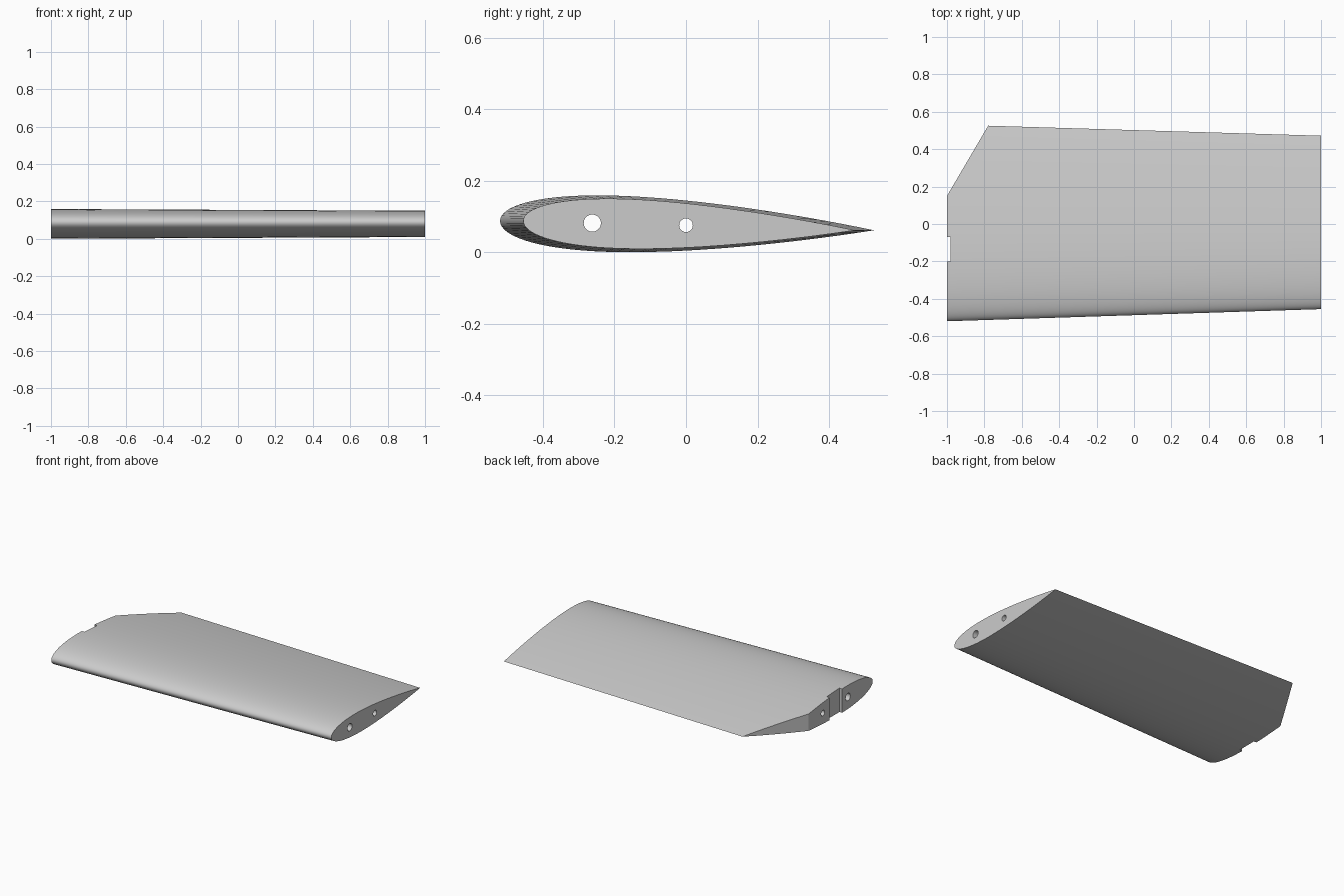
import bpy, bmesh, math

default = bpy.data.objects.get("Cube")
if default:
    bpy.data.objects.remove(default, do_unlink=True)

grey = bpy.data.materials.new("plain grey")
grey.use_nodes = True
colour = (0.6, 0.6, 0.6, 1)
grey.diffuse_color = colour
grey.node_tree.nodes["Principled BSDF"].inputs["Base Color"].default_value = colour

STEPS = 48


def half_thickness(t):
    """Symmetric aerofoil, 15% thick, closed at the trailing edge."""
    return 0.75 * (0.2969 * math.sqrt(t) - 0.126 * t - 0.3516 * t**2
                   + 0.2843 * t**3 - 0.1036 * t**4)


def section(x, lead, trail):
    """Closed aerofoil loop from leading edge over the top and back below."""
    chord = trail - lead
    points = []
    for i in range(2 * STEPS):
        t = (1 - math.cos(math.pi * i / STEPS)) / 2
        side = 1 if i <= STEPS else -1
        z = 0.088 - 0.026 * t + side * chord * half_thickness(t)
        points.append((x, lead + chord * t, z))
    return points


def loft(name, loops):
    """Solid skinned through matching loops, with capped ends."""
    bm = bmesh.new()
    rings = [[bm.verts.new(p) for p in loop] for loop in loops]
    n = len(rings[0])
    for a, b in zip(rings, rings[1:]):
        for i in range(n):
            j = (i + 1) % n
            bm.faces.new((a[i], a[j], b[j], b[i]))
    bm.faces.new(rings[0])
    bm.faces.new(rings[-1])
    bmesh.ops.recalc_face_normals(bm, faces=bm.faces[:])
    mesh = bpy.data.meshes.new(name)
    bm.to_mesh(mesh)
    bm.free()
    mesh.materials.append(grey)
    obj = bpy.data.objects.new(name, mesh)
    bpy.context.collection.objects.link(obj)
    return obj


def prism(name, outline):
    """Tall vertical cutter with the given plan outline."""
    return loft(name, [[(x, y, z) for x, y in outline] for z in (-0.5, 0.5)])


def bore(name, y, z, radius):
    """Round cutter running along the span."""
    angles = [math.tau * i / 32 for i in range(32)]
    return loft(name, [[(x, y + radius * math.cos(a), z + radius * math.sin(a))
                        for a in angles] for x in (-1.2, 1.2)])


# Tapered wing body
wing = loft("wing_panel", [section(-1, -0.52, 0.532), section(1, -0.455, 0.472)])

# Clipped rear corner, root notch and two spar holes
cutters = [
    prism("corner_cutter", [(-1.088, 0), (-0.692, 0.675), (-1.4, 0.675), (-1.4, 0)]),
    prism("notch_cutter", [(-1.1, -0.2), (-0.98, -0.2), (-0.98, -0.07), (-1.1, -0.07)]),
    bore("front_spar_cutter", -0.262, 0.082, 0.024),
    bore("rear_spar_cutter", 0.0, 0.076, 0.019),
]
bpy.context.view_layer.objects.active = wing
wing.select_set(True)
for cutter in cutters:
    cutter.hide_render = True
    mod = wing.modifiers.new(cutter.name, "BOOLEAN")
    mod.operation = "DIFFERENCE"
    mod.solver = "EXACT"
    mod.object = cutter
    bpy.ops.object.modifier_apply(modifier=mod.name)
    bpy.data.objects.remove(cutter, do_unlink=True)

bpy.ops.object.shade_smooth_by_angle(angle=math.radians(30))
